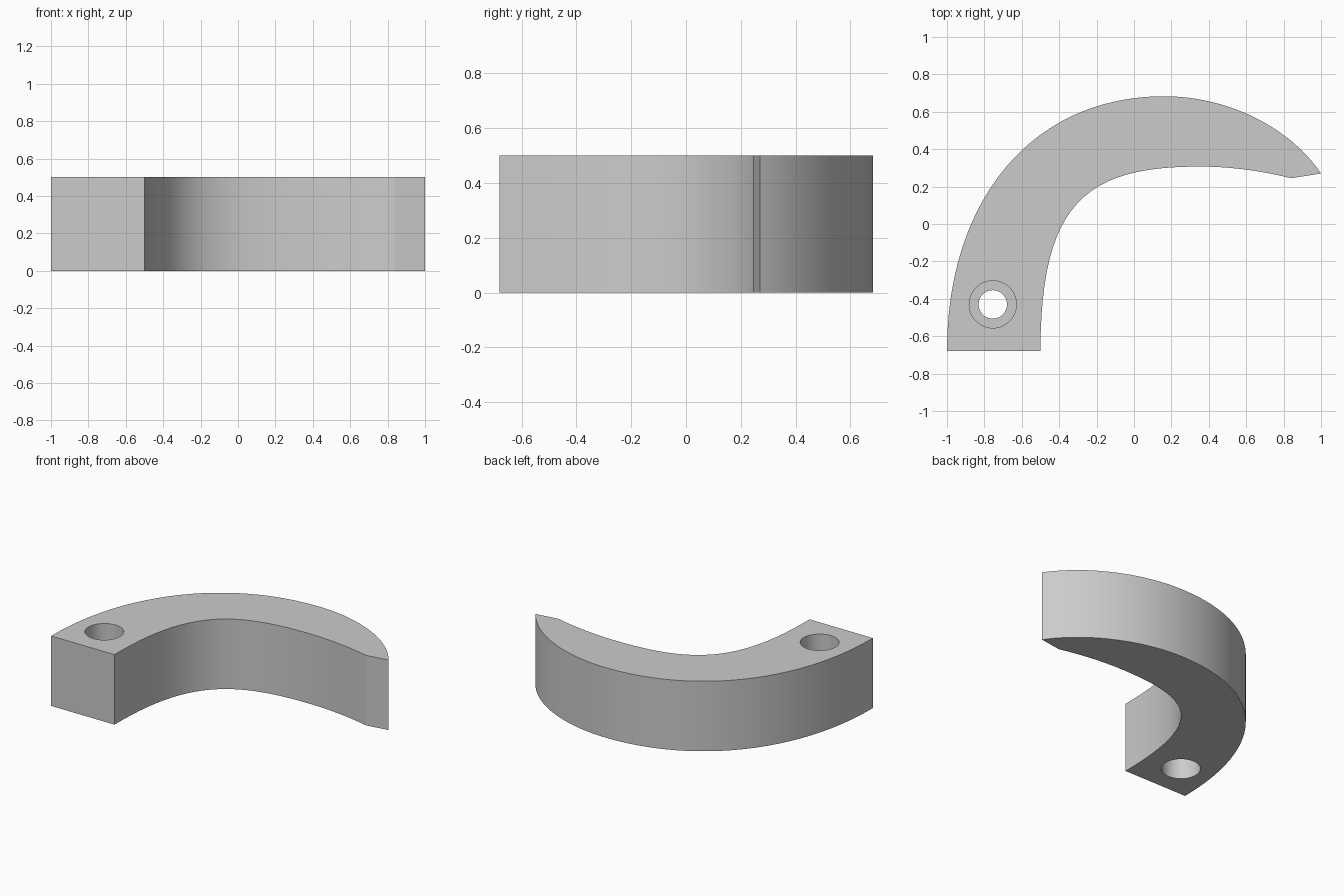
import bpy
import bmesh
import math
from mathutils import Vector
from mathutils.geometry import interpolate_bezier

HEIGHT = 0.5
HOLE = (-0.755, -0.43)

cube = bpy.data.objects.get("Cube")
if cube:
    bpy.data.objects.remove(cube, do_unlink=True)

grey = bpy.data.materials.new("light_grey")
grey.use_nodes = True
grey.diffuse_color = (0.6, 0.6, 0.6, 1)
grey.node_tree.nodes["Principled BSDF"].inputs["Base Color"].default_value = (0.6, 0.6, 0.6, 1)


def curve(start, handle_a, handle_b, end, steps=24):
    """Sample one curved stretch of the outline, without its last point."""
    points = [Vector((x, y, 0)) for x, y in (start, handle_a, handle_b, end)]
    return interpolate_bezier(*points, steps + 1)[:-1]


def drill(target, radius, bottom, top):
    """Cut an upright round hole through the target."""
    bpy.ops.mesh.primitive_cylinder_add(
        vertices=64, radius=radius, depth=top - bottom,
        location=(*HOLE, (top + bottom) / 2))
    cutter = bpy.context.object
    cutter.name = "hole_cutter"
    cutter.hide_render = True
    cut = target.modifiers.new("hole", "BOOLEAN")
    cut.operation = "DIFFERENCE"
    cut.solver = "EXACT"
    cut.object = cutter
    bpy.context.view_layer.objects.active = target
    bpy.ops.object.modifier_apply(modifier=cut.name)
    bpy.data.objects.remove(cutter, do_unlink=True)


# Hook outline: outer edge to the tip, then the inner edge back to the base
outer = curve((-1, -0.68), (-1, 0.14), (-0.535, 0.683), (0.16, 0.683))
outer += curve((0.16, 0.683), (0.51, 0.683), (0.84, 0.51), (1, 0.27))
inner = curve((-0.5, -0.68), (-0.5, 0.12), (-0.25, 0.307), (0.35, 0.307))
inner += curve((0.35, 0.307), (0.52, 0.307), (0.68, 0.284), (0.84, 0.245))
inner += [Vector((0.84, 0.245, 0)), Vector((1, 0.27, 0))]
outline = outer + inner[::-1]

# Curved arm, extruded upwards
bm = bmesh.new()
face = bm.faces.new([bm.verts.new(p) for p in outline])
extruded = bmesh.ops.extrude_face_region(bm, geom=[face])
top = [v for v in extruded["geom"] if isinstance(v, bmesh.types.BMVert)]
bmesh.ops.translate(bm, verts=top, vec=(0, 0, HEIGHT))
bmesh.ops.recalc_face_normals(bm, faces=bm.faces)
mesh = bpy.data.meshes.new("curved_arm")
bm.to_mesh(mesh)
bm.free()
mesh.materials.append(grey)
arm = bpy.data.objects.new("curved_arm", mesh)
bpy.context.collection.objects.link(arm)

# Bolt hole, with a wider recess from each side
drill(arm, 0.076, -0.1, HEIGHT + 0.1)
drill(arm, 0.126, 0.3, HEIGHT + 0.1)
drill(arm, 0.126, -0.1, 0.2)

# Smooth walls with sharp corners
bpy.ops.object.select_all(action="DESELECT")
arm.select_set(True)
bpy.context.view_layer.objects.active = arm
bpy.ops.object.shade_smooth_by_angle(angle=math.radians(15))
